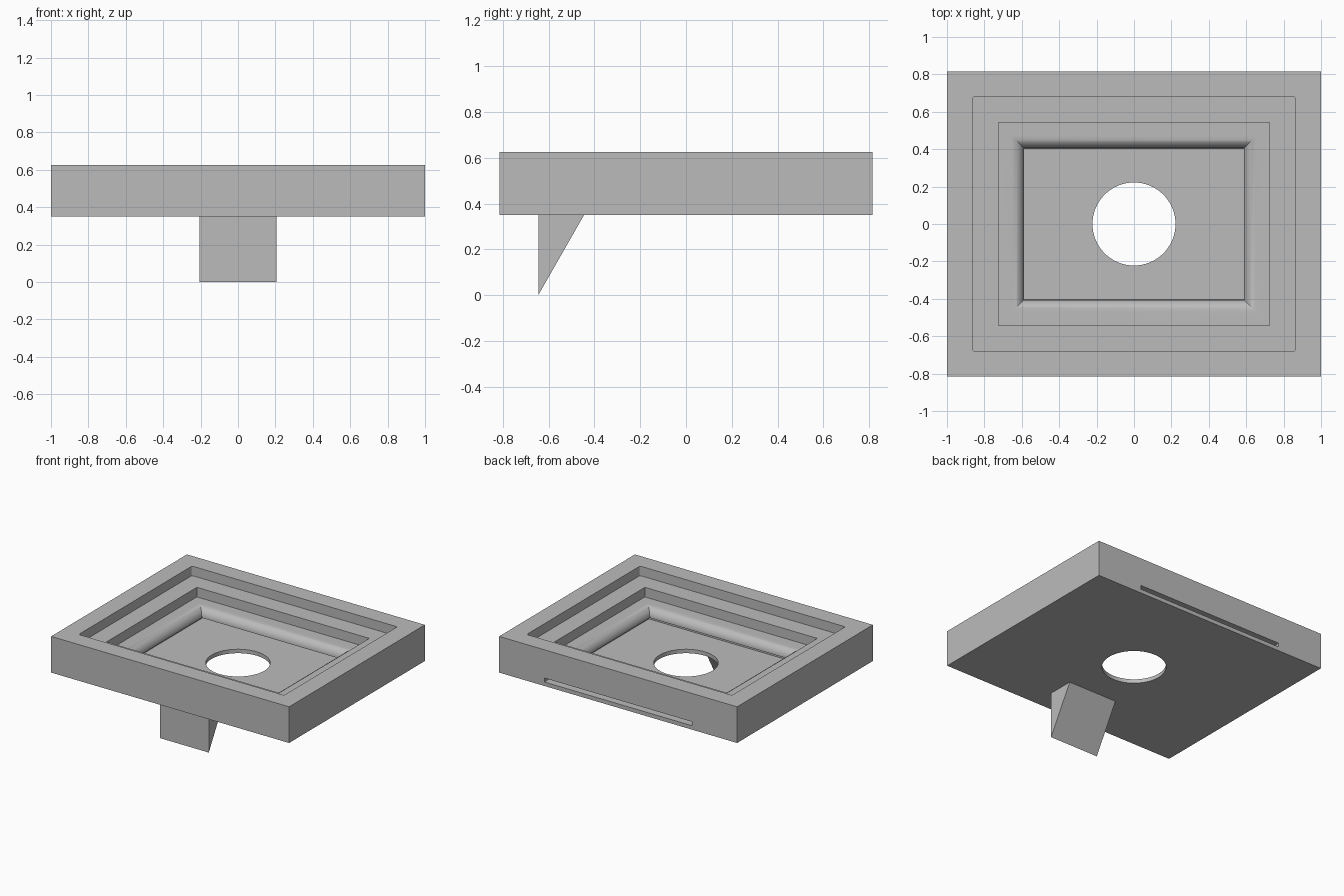
import bpy, bmesh, math

if "Cube" in bpy.data.objects:
    bpy.data.objects.remove(bpy.data.objects["Cube"], do_unlink=True)

grey = bpy.data.materials.new("plain_grey")
grey.use_nodes = True
colour = (0.5, 0.5, 0.5, 1)
grey.diffuse_color = colour
grey.node_tree.nodes["Principled BSDF"].inputs["Base Color"].default_value = colour

BOTTOM, TOP = 0.35, 0.625
FLOOR, LIP, LEDGE, SHELF = 0.38, 0.41, 0.48, 0.553
ABOVE = TOP + 0.1


def add_object(name, bm):
    bmesh.ops.recalc_face_normals(bm, faces=bm.faces[:])
    mesh = bpy.data.meshes.new(name)
    bm.to_mesh(mesh)
    bm.free()
    mesh.materials.append(grey)
    obj = bpy.data.objects.new(name, mesh)
    bpy.context.scene.collection.objects.link(obj)
    return obj


def loft(name, rings):
    """Solid skinned through a stack of matching outlines."""
    bm = bmesh.new()
    loops = [[bm.verts.new(p) for p in ring] for ring in rings]
    n = len(loops[0])
    for low, high in zip(loops, loops[1:]):
        for i in range(n):
            j = (i + 1) % n
            bm.faces.new((low[i], low[j], high[j], high[i]))
    bm.faces.new(loops[0][::-1])
    bm.faces.new(loops[-1])
    return add_object(name, bm)


def rectangle(hx, hy, z, radius=0.0, steps=4):
    if not radius:
        return [(hx, hy, z), (-hx, hy, z), (-hx, -hy, z), (hx, -hy, z)]
    points = []
    for k, (sx, sy) in enumerate(((1, 1), (-1, 1), (-1, -1), (1, -1))):
        for s in range(steps + 1):
            a = (k + s / steps) * math.pi / 2
            points.append((sx * (hx - radius) + radius * math.cos(a),
                           sy * (hy - radius) + radius * math.sin(a), z))
    return points


def block(name, hx, hy, z0, z1, radius=0.0):
    return loft(name, [rectangle(hx, hy, z, radius) for z in (z0, z1)])


def circle(r, z, n=64):
    return [(r * math.cos(2 * math.pi * i / n), r * math.sin(2 * math.pi * i / n), z)
            for i in range(n)]


# Frame body
frame = block("frame_body", 1.0, 0.815, BOTTOM, TOP)

# Stepped recesses
cutters = [block("outer_recess", 0.863, 0.68, SHELF, ABOVE, 0.012),
           block("inner_recess", 0.725, 0.542, LEDGE, ABOVE)]

# Window with a rounded-over lip
r = LEDGE - LIP - 0.002
window = [rectangle(0.588, 0.405, FLOOR + 0.015)]
for i in range(13):
    a = math.pi / 2 * i / 12
    grow = r * (1 - math.cos(a))
    window.append(rectangle(0.588 + grow, 0.405 + grow, LEDGE - r + r * math.sin(a)))
window.append(rectangle(0.588 + r, 0.405 + r, LEDGE + 0.03))
cutters.append(loft("window_opening", window))

# Sliding slot under the lip, open at the back
slot = block("back_slot", 0.62, 0.7, FLOOR, LIP)
for v in slot.data.vertices:
    v.co.y = 0.9 if v.co.y > 0 else -0.44
cutters.append(slot)

# Round hole through the floor
cutters.append(loft("push_hole", [circle(0.222, BOTTOM - 0.1), circle(0.222, LIP + 0.03)]))

for cutter in cutters:
    cutter.hide_render = True
    mod = frame.modifiers.new(cutter.name, "BOOLEAN")
    mod.operation = "DIFFERENCE"
    mod.solver = "EXACT"
    mod.object = cutter

# Bake the cuts and drop the cutters
bpy.context.view_layer.update()
graph = bpy.context.evaluated_depsgraph_get()
cut_mesh = bpy.data.meshes.new_from_object(frame.evaluated_get(graph))
frame.modifiers.clear()
frame.data = cut_mesh
for cutter in cutters:
    bpy.data.objects.remove(cutter, do_unlink=True)

# Wedge foot under the front
profile = [(-0.645, 0.0), (-0.445, BOTTOM), (-0.645, BOTTOM)]
foot = loft("wedge_foot", [[(x, y, z) for y, z in profile] for x in (-0.206, 0.206)])

# Smooth the rounded surfaces, keep edges crisp
bpy.ops.object.select_all(action="DESELECT")
for obj in (frame, foot):
    obj.select_set(True)
bpy.context.view_layer.objects.active = frame
bpy.ops.object.shade_smooth_by_angle(angle=math.radians(30))
